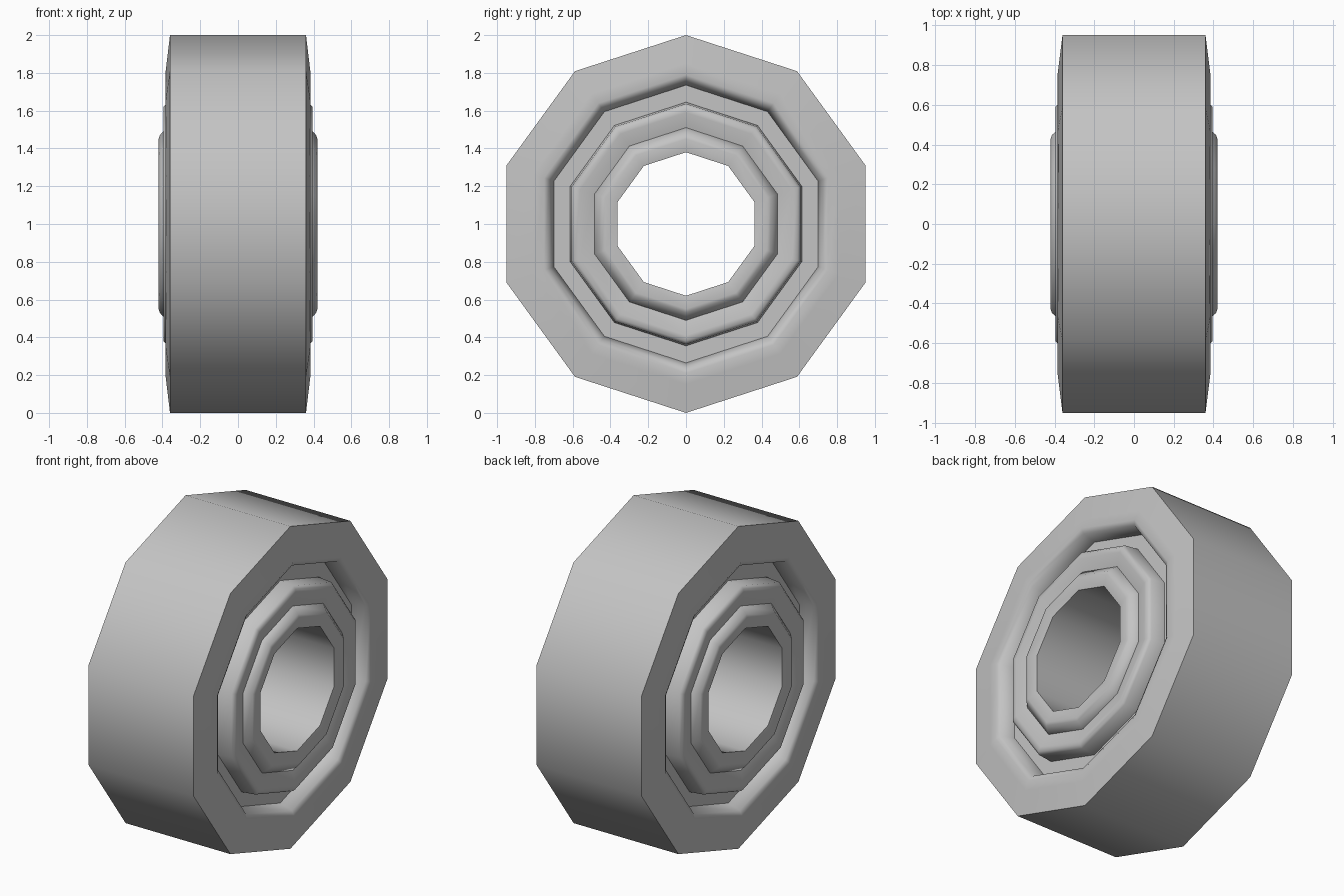
import bpy, bmesh, math

cube = bpy.data.objects.get("Cube")
if cube:
    bpy.data.objects.remove(cube, do_unlink=True)

SIDES = 10
AXLE_HEIGHT = 1.0

grey = bpy.data.materials.new("plain_grey")
grey.use_nodes = True
grey.diffuse_color = (0.55, 0.55, 0.55, 1)
grey.node_tree.nodes["Principled BSDF"].inputs["Base Color"].default_value = (0.55, 0.55, 0.55, 1)


def ring(name, half_profile):
    """Sweep a mirrored (x, radius) profile around the axle as a closed ring."""
    profile = half_profile + [(-x, r) for x, r in reversed(half_profile)]
    bm = bmesh.new()
    loops = []
    for i in range(SIDES):
        a = 2 * math.pi * i / SIDES
        loops.append([bm.verts.new((x, r * math.sin(a), r * math.cos(a))) for x, r in profile])
    count = len(profile)
    for i in range(SIDES):
        here, after = loops[i], loops[(i + 1) % SIDES]
        for j in range(count):
            k = (j + 1) % count
            bm.faces.new((here[j], here[k], after[k], after[j]))
    bmesh.ops.recalc_face_normals(bm, faces=bm.faces)
    mesh = bpy.data.meshes.new(name)
    bm.to_mesh(mesh)
    bm.free()
    mesh.materials.append(grey)
    obj = bpy.data.objects.new(name, mesh)
    obj.location.z = AXLE_HEIGHT
    bpy.context.collection.objects.link(obj)
    bpy.ops.object.select_all(action='DESELECT')
    obj.select_set(True)
    bpy.context.view_layer.objects.active = obj
    bpy.ops.object.shade_smooth_by_angle(angle=math.radians(50))
    return obj


# Tyre: flat tread, slightly tapered sidewall, rounded inner lip
ring("tyre", [(0.36, 1.0), (0.378, 0.85), (0.385, 0.79), (0.37, 0.76), (0.29, 0.735)])

# Rim: groove floor beside the tyre, then a raised rounded band
ring("rim", [(0.29, 0.735), (0.29, 0.645), (0.38, 0.637), (0.395, 0.62),
             (0.395, 0.59), (0.375, 0.51)])

# Hub: chamfered collar with an open bore
ring("hub", [(0.375, 0.51), (0.414, 0.47), (0.42, 0.45), (0.407, 0.38)])
